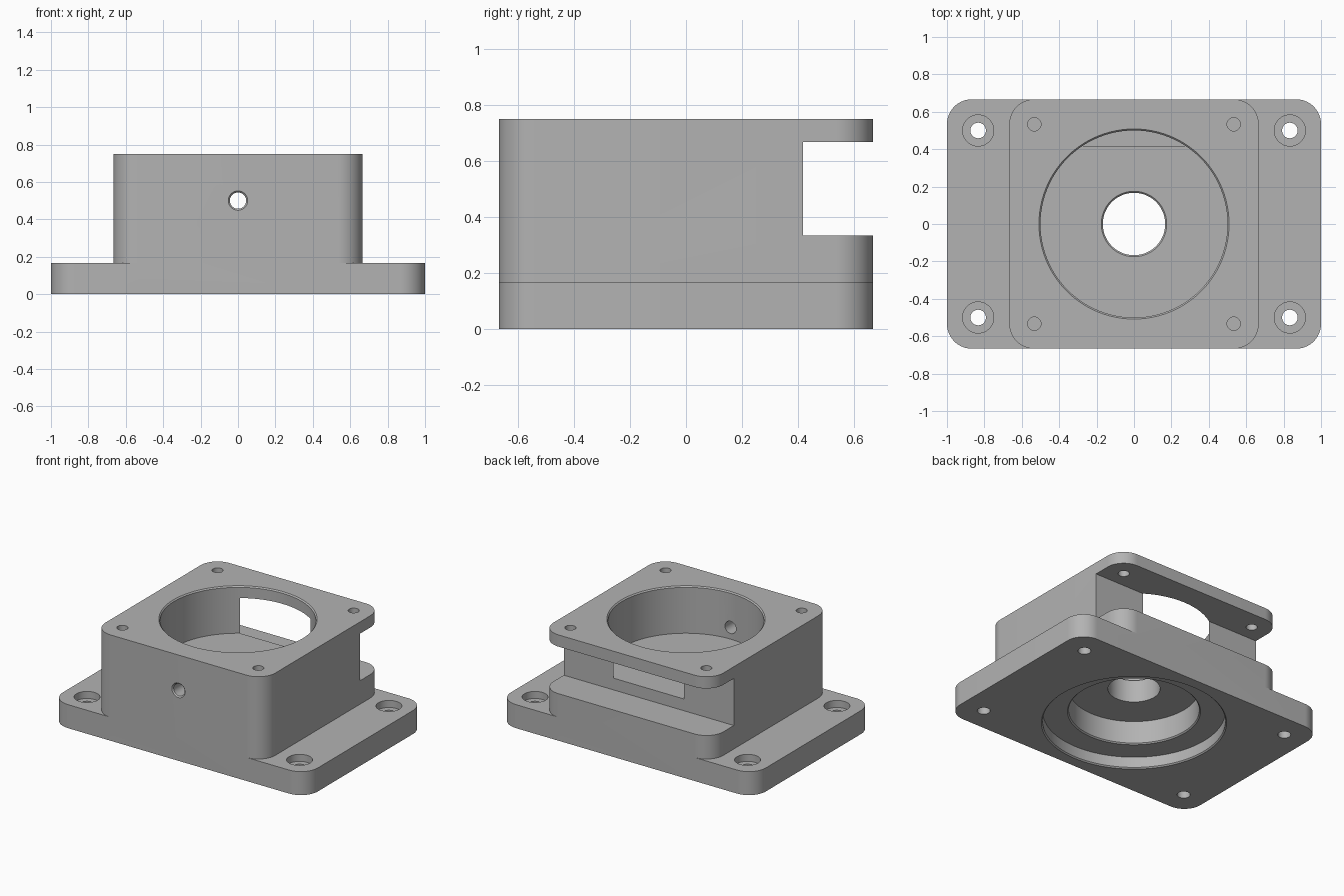
import bpy, bmesh, math
from mathutils import Matrix, Vector

if "Cube" in bpy.data.objects:
    bpy.data.objects.remove(bpy.data.objects["Cube"])

C = 1 / 120            # small edge chamfer
HALF = 2 / 3           # half depth of the housing


def finish(name, bm):
    bmesh.ops.recalc_face_normals(bm, faces=bm.faces[:])
    mesh = bpy.data.meshes.new(name)
    bm.to_mesh(mesh)
    bm.free()
    ob = bpy.data.objects.new(name, mesh)
    bpy.context.collection.objects.link(ob)
    return ob


def rounded_block(name, hx, hy, height, r, seg=20):
    """Upright plate with rounded vertical corners, standing on z = 0."""
    bm = bmesh.new()
    verts = []
    for q, (sx, sy) in enumerate([(1, 1), (-1, 1), (-1, -1), (1, -1)]):
        for i in range(seg + 1):
            a = (q + i / seg) * math.pi / 2
            verts.append(bm.verts.new((sx * (hx - r) + r * math.cos(a),
                                       sy * (hy - r) + r * math.sin(a), 0)))
    face = bm.faces.new(verts)
    ext = bmesh.ops.extrude_face_region(bm, geom=[face])
    top = [v for v in ext["geom"] if isinstance(v, bmesh.types.BMVert)]
    bmesh.ops.translate(bm, verts=top, vec=(0, 0, height))
    return finish(name, bm)


def lathe(name, profile, seg=48, matrix=Matrix()):
    """Solid of revolution around z from (radius, z) points, capped at both ends."""
    bm = bmesh.new()
    rings = [[bm.verts.new((r * math.cos(2 * math.pi * i / seg),
                            r * math.sin(2 * math.pi * i / seg), z))
              for i in range(seg)] for r, z in profile]
    for a, b in zip(rings, rings[1:]):
        for i in range(seg):
            j = (i + 1) % seg
            bm.faces.new((a[i], a[j], b[j], b[i]))
    bm.faces.new(rings[0])
    bm.faces.new(rings[-1])
    bm.transform(matrix)
    return finish(name, bm)


def box(name, lo, hi):
    bm = bmesh.new()
    bmesh.ops.create_cube(bm, size=1)
    lo, hi = Vector(lo), Vector(hi)
    bm.transform(Matrix.Translation((lo + hi) / 2) @ Matrix.Diagonal((*(hi - lo), 1)))
    return finish(name, bm)


def combine(target, tool, operation):
    """Apply a boolean to the target and remove the tool."""
    tool.hide_render = True
    mod = target.modifiers.new("cut", "BOOLEAN")
    mod.object, mod.operation, mod.solver = tool, operation, "EXACT"
    dg = bpy.context.evaluated_depsgraph_get()
    dg.update()
    mesh = bpy.data.meshes.new_from_object(target.evaluated_get(dg))
    target.modifiers.clear()
    target.data = mesh
    bpy.data.objects.remove(tool)


# flange plate and square body
housing = rounded_block("housing", 1, HALF, 1 / 6, 2 / 15)
combine(housing, rounded_block("body", HALF, HALF, 0.75, 2 / 15), "UNION")

# stepped central bore: bottom recess, bearing seat, shaft hole, upper chamber
combine(housing, lathe("bore", [
    (0.5833 + C + 0.01, -0.01), (0.5833, C), (0.5833, 0.0833),
    (0.4167 + C, 0.0833), (0.4167, 0.0833 + C), (0.4167, 0.25),
    (0.1667, 0.25), (0.1667, 0.4167 - C), (0.1667 + C, 0.4167),
    (0.5, 0.4167), (0.5, 0.75 - C), (0.5 + C + 0.01, 0.76)], 96), "DIFFERENCE")

# slot across the back
combine(housing, box("slot", (-1.1, 0.4167, 1 / 3), (1.1, 0.8, 2 / 3)), "DIFFERENCE")

# counterbored flange holes and lid screw holes
for sx in (-1, 1):
    for sy in (-1, 1):
        combine(housing, lathe("mount_hole", [
            (0.0417, -0.02), (0.0417, 0.1167), (0.0833, 0.1167), (0.0833, 0.19)], 40,
            Matrix.Translation((sx * 0.8333, sy * 0.5, 0))), "DIFFERENCE")
        combine(housing, lathe("screw_hole", [(0.036, 0.5), (0.036, 0.77)], 32,
                Matrix.Translation((sx * 0.5333, sy * 0.5333, 0))), "DIFFERENCE")

# countersunk hole through the front wall
combine(housing, lathe("front_hole", [
    (0.0435 + C + 0.02, -0.02), (0.0435, C), (0.0435, 0.4)], 40,
    Matrix.Translation((0, -HALF, 0.5)) @ Matrix.Rotation(-math.pi / 2, 4, "X")),
    "DIFFERENCE")

# single grey finish
grey = bpy.data.materials.new("grey metal")
grey.diffuse_color = (0.45, 0.45, 0.45, 1)
grey.use_nodes = True
grey.node_tree.nodes["Principled BSDF"].inputs["Base Color"].default_value = grey.diffuse_color
housing.data.materials.clear()
housing.data.materials.append(grey)
for p in housing.data.polygons:
    p.material_index = 0

bpy.context.view_layer.objects.active = housing
housing.select_set(True)
bpy.ops.object.shade_smooth_by_angle(angle=math.radians(30))
